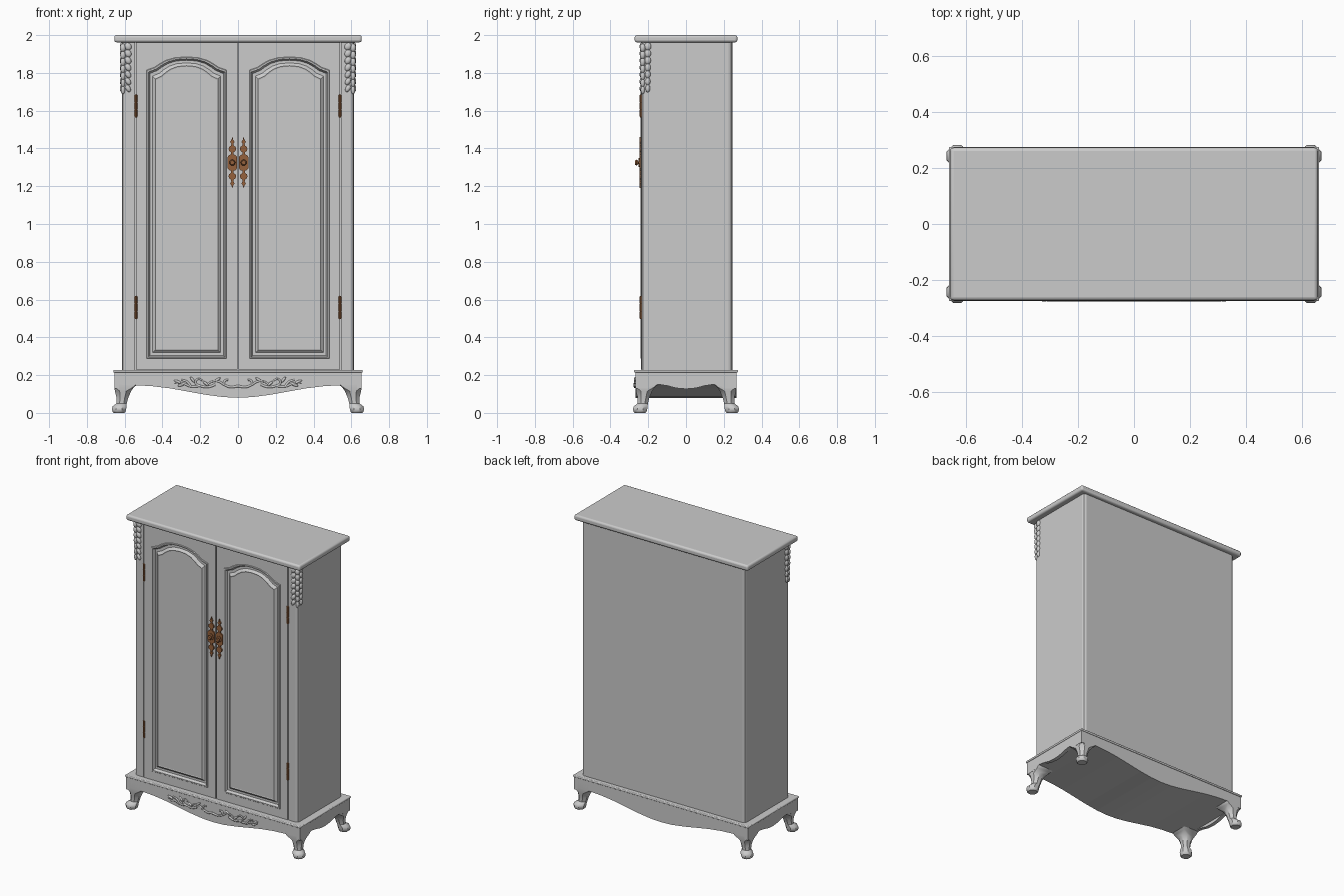
import bpy, bmesh
from math import sin, cos, pi, radians
from mathutils import Matrix, Vector

if "Cube" in bpy.data.objects:
    bpy.data.objects.remove(bpy.data.objects["Cube"])


def material(name, rgb):
    m = bpy.data.materials.new(name)
    m.use_nodes = True
    m.diffuse_color = (*rgb, 1)
    m.node_tree.nodes["Principled BSDF"].inputs["Base Color"].default_value = (*rgb, 1)
    return m


PAINT = material("pale grey paint", (0.6, 0.6, 0.6))
BRONZE = material("brown bronze", (0.3, 0.12, 0.045))
SIDES = ((1, "left"), (-1, "right"))


def finish(name, bm, mat=PAINT, bevel=0, smooth=False):
    bmesh.ops.recalc_face_normals(bm, faces=bm.faces)
    me = bpy.data.meshes.new(name)
    bm.to_mesh(me)
    bm.free()
    ob = bpy.data.objects.new(name, me)
    bpy.context.collection.objects.link(ob)
    me.materials.append(mat)
    if bevel:
        b = ob.modifiers.new("soft edge", 'BEVEL')
        b.width, b.segments, b.limit_method = bevel, 3, 'ANGLE'
    if smooth:
        bpy.ops.object.select_all(action='DESELECT')
        ob.select_set(True)
        bpy.context.view_layer.objects.active = ob
        bpy.ops.object.shade_smooth_by_angle(angle=radians(40))
    return ob


def loft(name, loops, **kw):
    """Bridge equal-length loops of points and cap both ends."""
    bm = bmesh.new()
    rings = [[bm.verts.new(p) for p in loop] for loop in loops]
    n = len(rings[0])
    for a, b in zip(rings, rings[1:]):
        for i in range(n):
            j = (i + 1) % n
            bm.faces.new((a[i], a[j], b[j], b[i]))
    bm.faces.new(rings[0])
    bm.faces.new(rings[-1])
    return finish(name, bm, **kw)


def prism(name, pts, axis, lo, hi, **kw):
    place = {'x': lambda u, v, d: (d, u, v),
             'y': lambda u, v, d: (u, d, v),
             'z': lambda u, v, d: (u, v, d)}[axis]
    return loft(name, [[place(u, v, d) for u, v in pts] for d in (lo, hi)], **kw)


def box(name, x, y, z, **kw):
    return prism(name, [(x[0], y[0]), (x[1], y[0]), (x[1], y[1]), (x[0], y[1])],
                 'z', z[0], z[1], **kw)


def both(half):
    """Mirror a half profile, listed from the middle outward."""
    return half + [(-u, v) for u, v in reversed(half) if u > 0]


def add_ball(bm, centre, size, tilt=0):
    m = Matrix.Translation(centre) @ Matrix.Rotation(tilt, 4, 'Y') @ Matrix.Diagonal((*size, 1))
    bmesh.ops.create_uvsphere(bm, u_segments=12, v_segments=8, radius=1, matrix=m)


# Carcass with chamfered corner posts, and the moulded top
plan = [(0.54, -0.205), (0.546, -0.205), (0.546, -0.235), (0.595, -0.235), (0.61, -0.228),
        (0.615, -0.215), (0.615, 0.225), (0.61, 0.238), (0.595, 0.245)]
prism("carcass", both(plan), 'z', 0.22, 1.97)
box("top_board", (-0.655, 0.655), (-0.272, 0.272), (1.962, 2.0), bevel=0.012, smooth=True)

# Doors: frame, sunk groove and raised arched panel
ARCH = [(0, 0), (0.1, 0.015), (0.17, 0.035), (0.25, 0.053), (0.36, 0.066), (0.5, 0.07)]
ARCH += [(1 - t, h) for t, h in reversed(ARCH[:-1])]
DOOR = (0.003, 0.541, 0.229, 1.961)
PANEL = (0.06, 0.485, 0.287, 1.815)


def panel_loop(s, inset, y):
    x0, x1, z0, z1 = PANEL
    x0, x1, z0, z1 = x0 + inset, x1 - inset, z0 + inset, z1 - inset
    pts = [(x1, z0), (x0, z0)] + [(x0 + t * (x1 - x0), z1 + h) for t, h in ARCH]
    return [(s * x, y, z) for x, z in pts]


def frame_loop(s, y):
    x0, x1, z0, z1 = DOOR
    top = [p[0] * s for p in panel_loop(s, 0, y)[3:-1]]
    pts = [(x1, z0), (x0, z0), (x0, z1)] + [(x, z1) for x in top] + [(x1, z1)]
    return [(s * x, y, z) for x, z in pts]


for s, side in SIDES:
    steps = [(0, -0.238), (0.003, -0.242), (0.01, -0.242), (0.018, -0.223),
             (0.032, -0.223), (0.047, -0.237), (0.052, -0.235)]
    loft(side + "_door", [frame_loop(s, -0.2), frame_loop(s, -0.238)]
         + [panel_loop(s, d, y) for d, y in steps])

# Hinges: three-knuckle pins
for s, side in SIDES:
    for z, place in ((0.558, "lower"), (1.625, "upper")):
        bm = bmesh.new()
        for k, (r, h) in enumerate(((0.0075, 0.036), (0.0075, 0.036), (0.0075, 0.036), (0.005, 0.12))):
            zc = z + (k - 1) * 0.039 if k < 3 else z
            bmesh.ops.create_cone(bm, cap_ends=True, segments=10, radius1=r, radius2=r, depth=h,
                                  matrix=Matrix.Translation((s * 0.5405, -0.2375, zc)))
        finish(f"{side}_{place}_hinge", bm, BRONZE)

# Handles: ornamental back plate and a turned knob
HALF_PLATE = [(0.025, 0), (0.025, 0.03), (0.017, 0.04), (0.007, 0.043), (0.007, 0.055),
              (0.017, 0.062), (0.02, 0.072), (0.017, 0.083), (0.007, 0.09), (0.005, 0.1),
              (0.012, 0.11), (0.004, 0.122), (0.001, 0.135)]
quarter = HALF_PLATE
right_edge = [(w, -h) for w, h in reversed(quarter[1:])] + quarter
outline = right_edge + [(-w, h) for w, h in reversed(right_edge)]
KNOB = [(0.008, -0.24), (0.006, -0.252), (0.013, -0.258), (0.016, -0.263), (0.011, -0.27)]
for s, side in SIDES:
    cx, cz = s * 0.03, 1.325
    prism(side + "_handle_plate", [(cx + u, cz + v) for u, v in outline], 'y',
          -0.247, -0.236, mat=BRONZE)
    prism(side + "_handle_boss", [(cx + 0.018 * cos(a * pi / 4), cz + 0.024 * sin(a * pi / 4))
                                  for a in range(8)], 'y', -0.251, -0.24, mat=BRONZE)
    loft(side + "_knob", [[(cx + r * cos(a * pi / 6), y, cz + r * sin(a * pi / 6))
                           for a in range(12)] for r, y in KNOB], mat=BRONZE, smooth=True)

# Carved leaf drops wrapping the front corners
for s, side in SIDES:
    bm = bmesh.new()
    for i in range(7):
        z, w = 1.94 - i * 0.037, 1 - 0.05 * i
        add_ball(bm, (s * 0.609, -0.229, z - 0.008), (0.016 * w, 0.016 * w, 0.023))
        add_ball(bm, (s * 0.582, -0.235, z), (0.018 * w, 0.011, 0.021), s * 0.5)
        add_ball(bm, (s * 0.615, -0.202, z), (0.011, 0.018 * w, 0.021))
    finish(side + "_corner_carving", bm, smooth=True)

# Base: shaped solid plinth, side aprons and lip
front_curve = [(0, 0.08), (0.08, 0.084), (0.17, 0.096), (0.27, 0.114), (0.36, 0.13),
               (0.45, 0.141), (0.53, 0.146), (0.645, 0.15), (0.645, 0.22)]
prism("base_plinth", both(front_curve), 'y', -0.268, 0.268)
side_curve = [(0, 0.127), (0.05, 0.131), (0.1, 0.144), (0.14, 0.15), (0.18, 0.147),
              (0.2, 0.13), (0.268, 0.13), (0.268, 0.22)]
for s, side in SIDES:
    prism(side + "_side_apron", both(side_curve), 'x', s * 0.63, s * 0.655)
box("base_lip", (-0.66, 0.66), (-0.274, 0.274), (0.214, 0.228), bevel=0.005, smooth=True)

# Curved legs: rows of height, outer edge and inner edge measured in from the corner
LEG = [(0.215, 0.001, 0.125), (0.148, 0.001, 0.12), (0.135, 0.002, 0.104), (0.115, 0.004, 0.09),
       (0.08, 0.013, 0.075), (0.05, 0.013, 0.067), (0.036, -0.007, 0.066),
       (0.02, -0.012, 0.064), (0.006, -0.008, 0.06), (0, -0.002, 0.055)]


def leg_section(sx, sy, z, lo, hi):
    c = (hi - lo) * (0.3 if z < 0.13 else 0.06)
    pts = [(lo + c, lo), (hi - c, lo), (hi, lo + c), (hi, hi - c),
           (hi - c, hi), (lo + c, hi), (lo, hi - c), (lo, lo + c)]
    return [(sx * (0.656 - u), sy * (0.269 - v), z) for u, v in pts]


for sx, side in SIDES:
    for sy, end in ((-1, "front"), (1, "back")):
        loft(f"{end}_{side}_leg", [leg_section(sx, sy, *row) for row in LEG], smooth=True)

# Carved vine on the front apron
STEMS = [[(0, 0.142), (0.04, 0.137), (0.075, 0.15), (0.1, 0.165), (0.14, 0.165), (0.165, 0.148)],
         [(0.075, 0.15), (0.07, 0.17), (0.05, 0.175)],
         [(0.12, 0.15), (0.155, 0.138), (0.2, 0.143), (0.225, 0.16), (0.21, 0.18), (0.19, 0.172)],
         [(0.2, 0.143), (0.25, 0.14), (0.29, 0.155), (0.335, 0.16)],
         [(0.25, 0.14), (0.27, 0.165), (0.3, 0.175)]]
cu = bpy.data.curves.new("apron_vine", 'CURVE')
cu.dimensions, cu.bevel_depth, cu.bevel_resolution, cu.resolution_u = '3D', 0.007, 1, 5
cu.use_fill_caps = True
for s, _ in SIDES:
    for stem in STEMS:
        sp = cu.splines.new('BEZIER')
        sp.bezier_points.add(len(stem) - 1)
        for i, (bp, (x, z)) in enumerate(zip(sp.bezier_points, stem)):
            bp.co = Vector((s * x, -0.27, z))
            bp.handle_left_type = bp.handle_right_type = 'AUTO'
            bp.radius = 1 - 0.4 * i / len(stem)
cu.materials.append(PAINT)
bpy.context.collection.objects.link(bpy.data.objects.new("apron_vine", cu))

bm = bmesh.new()
LEAVES = [(0.11, 0.175, 0.6), (0.17, 0.155, -0.7), (0.24, 0.175, -0.9), (0.3, 0.148, 0.3),
          (0.32, 0.166, -0.3)]
for s, _ in SIDES:
    for x, z, tilt in LEAVES:
        add_ball(bm, (s * x, -0.269, z), (0.02, 0.007, 0.007), s * tilt)
finish("apron_leaves", bm, smooth=True)
